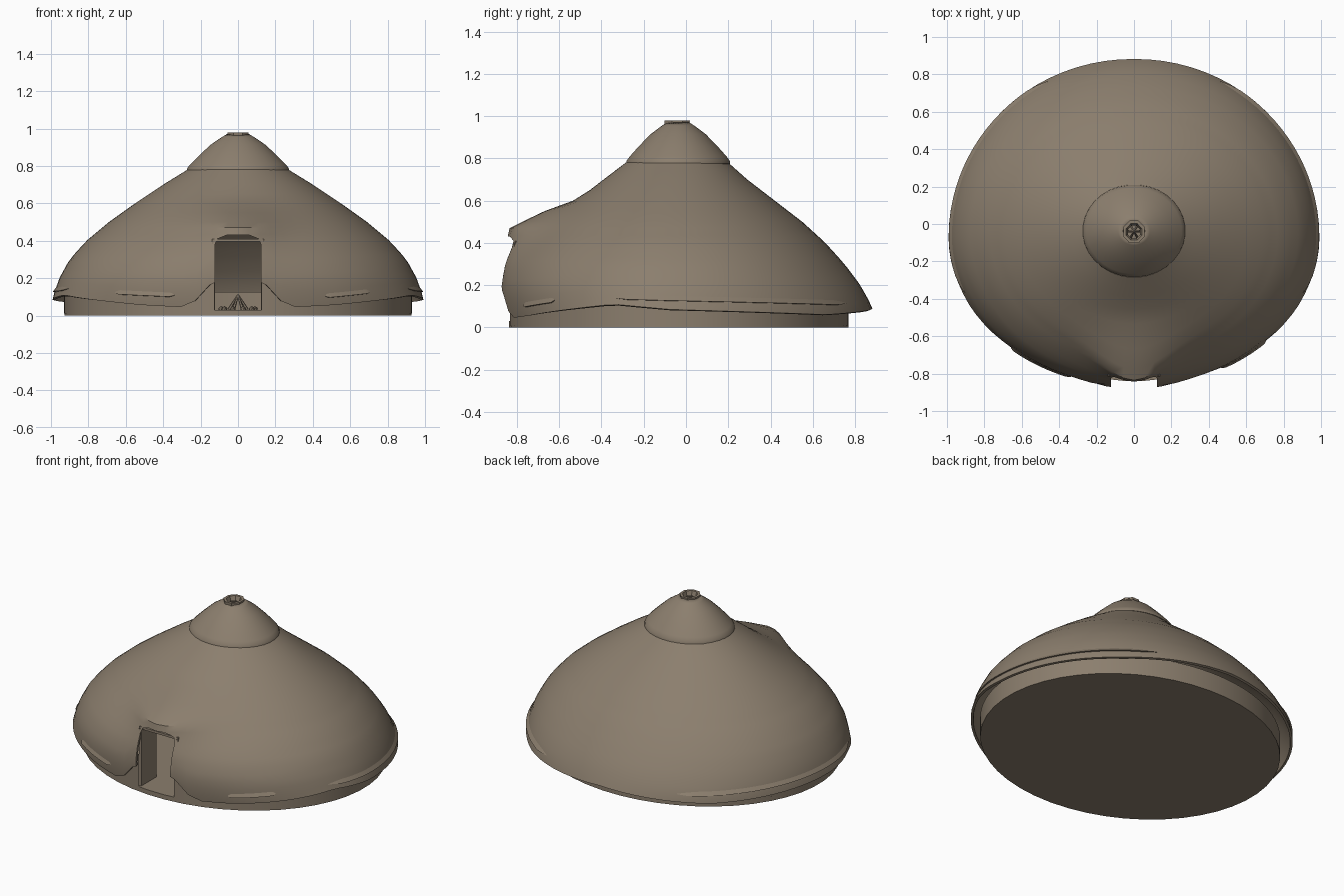
import bpy, bmesh, math
from mathutils import Vector

if "Cube" in bpy.data.objects:
    bpy.data.objects.remove(bpy.data.objects["Cube"])

mat = bpy.data.materials.new("brown_hide")
mat.diffuse_color = (0.26, 0.21, 0.155, 1)
mat.use_nodes = True
mat.node_tree.nodes["Principled BSDF"].inputs["Base Color"].default_value = mat.diffuse_color

def lerp(table, v):
    if v <= table[0][0]:
        return table[0][1]
    for (a, p), (b, q) in zip(table, table[1:]):
        if v <= b:
            return p + (q - p) * (v - a) / (b - a)
    return table[-1][1]

def finish(name, bm, angle=40):
    bmesh.ops.recalc_face_normals(bm, faces=bm.faces)
    me = bpy.data.meshes.new(name)
    bm.to_mesh(me)
    bm.free()
    ob = bpy.data.objects.new(name, me)
    bpy.context.collection.objects.link(ob)
    me.materials.append(mat)
    for p in me.polygons:
        p.use_smooth = True
    me.set_sharp_from_angle(angle=math.radians(angle))
    return ob

def loft(bm, rows, closed=True):
    vr = [[bm.verts.new(p) for p in r] for r in rows]
    n = len(rows[0])
    for a, b in zip(vr, vr[1:]):
        for i in range(n if closed else n - 1):
            j = (i + 1) % n
            bm.faces.new((a[i], a[j], b[j], b[i]))
    return vr

def ring(rx, ry, cy, z, n):
    return [(rx * math.cos(t), cy + ry * math.sin(t), z)
            for t in (2 * math.pi * (i + 0.5) / n for i in range(n))]

def box(name, x0, x1, y0, y1, z0, z1):
    bm = bmesh.new()
    bmesh.ops.create_cube(bm, size=1)
    for v in bm.verts:
        v.co = ((x0 + x1) / 2 + v.co.x * (x1 - x0), (y0 + y1) / 2 + v.co.y * (y1 - y0),
                (z0 + z1) / 2 + v.co.z * (z1 - z0))
    return finish(name, bm)

# Roof cover: half width, back reach, front reach and doorway hood by height
LEV = [0, .1, .2, .3, .4, .5, .6, .7, .78]
HALF = list(zip(LEV, [1.0, .99, .955, .90, .81, .69, .55, .40, .27]))
BACK = list(zip(LEV, [.90, .88, .825, .75, .66, .55, .42, .29, .2]))
FRONT = list(zip(LEV, [.84, .86, .865, .83, .75, .65, .52, .39, .285]))
HOOD = [(0, .02), (.1, .02), (.2, .02), (.3, .045), (.4, .1), (.47, .155), (.5, .125), (.55, .085), (.61, 0)]
# Lower hem height by angle from the back (0) to the doorway (180)
HEM = [(0, .09), (40, .06), (90, .085), (110, .11), (150, .055), (163, .045), (168, .09), (172.5, .2), (180, .2)]

def skin(t, z, out=0.0):
    cy = -.08 + .045 * min(z / .78, 1)
    s = math.sin(t)
    x = (lerp(HALF, z) + out) * math.cos(t)
    y = cy + ((lerp(BACK, z) - cy) if s > 0 else (lerp(FRONT, z) + cy)) * s + out * s
    if s < 0:
        y -= lerp(HOOD, z) * math.exp(-(x / .22) ** 2)
    return (x, y, z)

N = 80
bm = bmesh.new()
rows = []
for zl in [0, .05, .1, .15, .2, .25, .3, .35, .4, .435, .47, .5, .55, .6, .65, .7, .74, .78]:
    row = []
    for i in range(N):
        t = 2 * math.pi * i / N
        hem = lerp(HEM, math.degrees(math.acos(max(-1, min(1, math.sin(t))))))
        # keep levels horizontal above the hem
        z = hem + zl * (.42 - hem) / .42 if zl < .42 else zl
        row.append(skin(t, z))
    rows.append(row)
loft(bm, rows)
cover = finish("roof_cover", bm)
sol = cover.modifiers.new("thickness", 'SOLIDIFY')
sol.thickness = .015
sol.offset = -1

# Arched doorway cutter
bm = bmesh.new()
prof = [(-.123, -.1), (-.123, .38), (-.11, .41), (-.06, .43), (.06, .43), (.11, .41), (.123, .38), (.123, -.1)]
vr = loft(bm, [[(x, y, z) for x, z in prof] for y in (-1.2, -.5)])
bm.faces.new(vr[0])
bm.faces.new(vr[1])
cutter = finish("doorway_cutter", bm)
cutter.hide_render = True
bo = cover.modifiers.new("doorway", 'BOOLEAN')
bo.operation = 'DIFFERENCE'
bo.object = cutter
bo.solver = 'EXACT'
dg = bpy.context.evaluated_depsgraph_get()
cover_mesh = bpy.data.meshes.new_from_object(cover.evaluated_get(dg))
cover.modifiers.clear()
cover.data = cover_mesh
cover_mesh.set_sharp_from_angle(angle=math.radians(40))
bpy.data.objects.remove(cutter)

# Smoke cap on top
bm = bmesh.new()
loft(bm, [ring(r, r * .9, -.037, z, 32) for r, z in
          [(.255, .77), (.275, .775), (.272, .79), (.255, .81), (.205, .86), (.145, .915), (.085, .955), (.06, .97)]])
cap = finish("smoke_cap", bm)
m = cap.modifiers.new("thickness", 'SOLIDIFY')
m.thickness = .01
m.offset = -1

# Collar round the smoke hole
bm = bmesh.new()
prof = [(.06, .955), (.062, .98), (.045, .98), (.035, .95), (.06, .955)]
loft(bm, [ring(r, r * 1.05, -.042, z, 8) for r, z in prof])
bmesh.ops.remove_doubles(bm, verts=bm.verts, dist=1e-5)
finish("smoke_hole_collar", bm, 30)

# Floor slab
bm = bmesh.new()
vr = loft(bm, [ring(.93, .805, -.035, z, 48) for z in (0, .03)])
for r in vr:
    bm.faces.new(r)
finish("floor", bm)

# Low inner wall, open at the doorway and raised beside it
bm = bmesh.new()
t0 = math.asin(.125 / .93)
inner, outer = [], []
path = []
for i in range(97):
    t = -math.pi / 2 + t0 + (2 * math.pi - 2 * t0) * i / 96
    x, y = .93 * math.cos(t), -.035 + .805 * math.sin(t)
    h = .125 + (.12 * math.exp(-((abs(x) - .12) / .1) ** 2) if y < 0 else 0)
    path.append((x, y, h))
loft(bm, [[(x, y, .01) for x, y, h in path], [(x, y, h) for x, y, h in path],
          [(x * .98, y * .98, h) for x, y, h in path], [(x * .98, y * .98, .01) for x, y, h in path]], False)
finish("low_wall", bm)

# Door frame: two posts and a lintel
for side, n in ((-1, "left"), (1, "right")):
    a, b = sorted((side * .122, side * .14))
    box("door_post_" + n, a, b, -.815, -.66, .01, .4)
box("door_lintel", -.14, .14, -.81, -.76, .395, .41)

# Raised folds along the hem: start angle, end angle, heights
folds = [(-22, 62, .145, .115), (118, 202, .115, .145), (-62, -44, .105, .13), (-132, -110, .125, .11)]
for k, (a0, a1, z0, z1) in enumerate(folds):
    bm = bmesh.new()
    low, mid, top = [], [], []
    for i in range(25):
        f = i / 24
        t = math.radians(a0 + (a1 - a0) * f)
        z = z0 + (z1 - z0) * f
        w = min(1, 5 * math.sin(math.pi * f))
        low.append(skin(t, z - .012 * w, -.003))
        mid.append(skin(t, z - .010 * w, .003 + .007 * w))
        top.append(skin(t, z + .012 * w, .001))
    loft(bm, [low, mid, top], False)
    finish("hem_fold_%d" % (k + 1), bm)

# Fire pit: ring of stones and leaning sticks
C = Vector((0, -.04, .03))
for i in range(10):
    t = 2 * math.pi * i / 10
    bm = bmesh.new()
    bmesh.ops.create_icosphere(bm, subdivisions=1, radius=.018)
    bmesh.ops.translate(bm, verts=bm.verts, vec=C + Vector((.09 * math.cos(t), .09 * math.sin(t), .003)))
    finish("fire_stone_%d" % (i + 1), bm, 20)
for i in range(6):
    t = 2 * math.pi * i / 6
    foot = Vector((.05 * math.cos(t), .05 * math.sin(t), 0))
    d = Vector((0, 0, .08)) - foot
    bm = bmesh.new()
    bmesh.ops.create_cone(bm, cap_ends=True, segments=6, radius1=.009, radius2=.005, depth=d.length)
    q = d.to_track_quat('Z', 'Y')
    for v in bm.verts:
        v.co = q @ v.co + C + foot + d / 2
    finish("fire_stick_%d" % (i + 1), bm)
